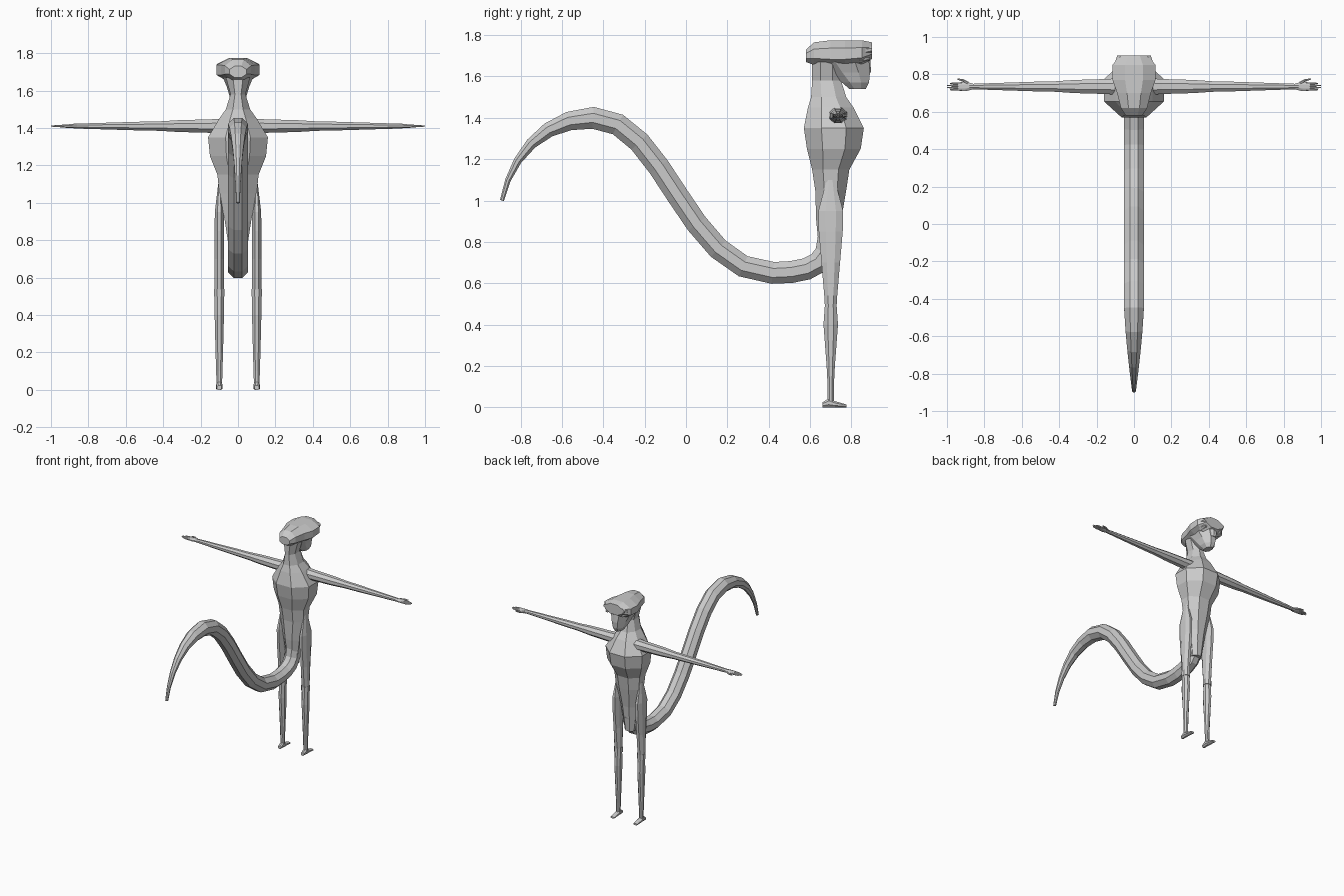
import bpy, bmesh, math
from mathutils import Vector
from mathutils.geometry import interpolate_bezier

cube = bpy.data.objects.get("Cube")
if cube:
    bpy.data.objects.remove(cube, do_unlink=True)

# One plain colour for the whole body
grey = bpy.data.materials.new("plain_grey")
grey.use_nodes = True
shade = (.6, .6, .6, 1)
grey.diffuse_color = shade
grey.node_tree.nodes["Principled BSDF"].inputs["Base Color"].default_value = shade

SIDES = 8
RIGHT = Vector((1, 0, 0))


def outline(centre, across, upward):
    """Regular polygon whose flat sides touch the given half sizes."""
    reach = 1 / math.cos(math.pi / SIDES)
    points = []
    for i in range(SIDES):
        turn = math.tau * (i + .5) / SIDES
        points.append(centre + reach * (across * math.cos(turn) + upward * math.sin(turn)))
    return points


def ring(x=0, y=0, z=0, wide=0, deep=0, tall=0):
    """Cross-section with two half sizes; the size left out is its direction."""
    sizes = [Vector((wide, 0, 0)), Vector((0, deep, 0)), Vector((0, 0, tall))]
    across, upward = [size for size in sizes if size.length > 0]
    return outline(Vector((x, y, z)), across, upward)


def skin(name, rings, mirror=False):
    """Join the rings into one closed, flat-shaded part."""
    bm = bmesh.new()
    loops = [[bm.verts.new(point) for point in points] for points in rings]
    for lower, upper in zip(loops, loops[1:]):
        for i in range(SIDES):
            bm.faces.new((lower[i - 1], lower[i], upper[i], upper[i - 1]))
    bm.faces.new(loops[0])
    bm.faces.new(loops[-1])
    bmesh.ops.recalc_face_normals(bm, faces=bm.faces)
    mesh = bpy.data.meshes.new(name)
    bm.to_mesh(mesh)
    bm.free()
    mesh.materials.append(grey)
    part = bpy.data.objects.new(name, mesh)
    bpy.context.collection.objects.link(part)
    if mirror:
        part.modifiers.new("mirror", "MIRROR").use_mirror_merge = False


# Torso, from between the legs up through the neck
skin("torso", [
    ring(y=.69, z=.7, wide=.04, deep=.04),
    ring(y=.69, z=.9, wide=.07, deep=.06),
    ring(y=.7, z=1.05, wide=.1, deep=.075),
    ring(y=.7, z=1.15, wide=.11, deep=.09),
    ring(y=.715, z=1.25, wide=.15, deep=.13),
    ring(y=.715, z=1.35, wide=.16, deep=.145),
    ring(y=.7, z=1.45, wide=.1, deep=.11),
    ring(y=.69, z=1.5, wide=.065, deep=.085),
    ring(y=.68, z=1.58, wide=.04, deep=.07),
    ring(y=.68, z=1.67, wide=.065, deep=.07),
])

# Head: broad at the face, narrow at the back
skin("skull", [
    ring(y=.58, z=1.7, wide=.045, tall=.03),
    ring(y=.62, z=1.71, wide=.07, tall=.055),
    ring(y=.7, z=1.71, wide=.09, tall=.065),
    ring(y=.77, z=1.71, wide=.115, tall=.065),
    ring(y=.85, z=1.715, wide=.115, tall=.06),
    ring(y=.9, z=1.725, wide=.075, tall=.04),
])
skin("muzzle", [
    ring(y=.83, z=1.54, wide=.025, deep=.04),
    ring(y=.82, z=1.57, wide=.045, deep=.065),
    ring(y=.795, z=1.62, wide=.06, deep=.095),
    ring(y=.765, z=1.68, wide=.085, deep=.12),
])
skin("nose", [
    ring(y=.88, z=1.62, wide=.025, deep=.015),
    ring(y=.88, z=1.7, wide=.015, deep=.01),
])
skin("brow", [
    ring(x=.075, y=.84, z=1.72, wide=.035, tall=.02),
    ring(x=.065, y=.9, z=1.73, wide=.025, tall=.015),
], mirror=True)
skin("eye", [
    ring(x=.07, y=.84, z=1.685, wide=.025, tall=.02),
    ring(x=.07, y=.89, z=1.685, wide=.01, tall=.005),
], mirror=True)

# Tail: down from the hips, up over a tall arch and out to a thin tip
hip, hip_pull = Vector((0, .69, .82)), Vector((0, .69, .68))
dip_pull, dip = Vector((0, .58, .65)), Vector((0, .42, .65))
rise_pull, crest_pull = Vector((0, 0, .65)), Vector((0, -.1, 1.4))
crest, drop_pull = Vector((0, -.45, 1.4)), Vector((0, -.7, 1.4))
tip_pull, tip = Vector((0, -.85, 1.2)), Vector((0, -.89, 1))
path = (interpolate_bezier(hip, hip_pull, dip_pull, dip, 6)[:-1]
        + interpolate_bezier(dip, rise_pull, crest_pull, crest, 9)[:-1]
        + interpolate_bezier(crest, drop_pull, tip_pull, tip, 7))
tail_rings = []
for i, point in enumerate(path):
    before, after = path[max(i - 1, 0)], path[min(i + 1, len(path) - 1)]
    upward = (after - before).normalized().cross(RIGHT)
    past_crest = max(0, (crest.y - point.y) / (crest.y - tip.y))
    girth = .053 - .043 * past_crest ** 1.3
    tail_rings.append(outline(point, RIGHT * girth, upward * girth))
skin("tail", tail_rings)

# Legs: slim from behind, with full thighs and calves from the side
leg_rings = []
for height, depth in ((.02, .015), (.1, .015), (.2, .02), (.4, .035), (.5, .028),
                      (.7, .045), (.85, .058), (.95, .06), (1.1, .02)):
    width = min(.025, .014 + .03 * height, .12 * (1.15 - height))
    leg_rings.append(ring(x=.1, y=.7, z=height, wide=width, deep=depth))
skin("leg", leg_rings, mirror=True)
skin("knee", [ring(x=.1, y=.7, z=height, wide=.029, deep=.031)
              for height in (.5, .54)], mirror=True)
skin("foot", [
    ring(x=.1, y=.66, z=.012, wide=.013, tall=.012),
    ring(x=.1, y=.69, z=.022, wide=.016, tall=.022),
    ring(x=.1, y=.72, z=.015, wide=.018, tall=.015),
    ring(x=.1, y=.775, z=.007, wide=.016, tall=.007),
], mirror=True)

# Arms, straight out to the sides
arm_y, arm_z = .735, 1.41
skin("arm", [ring(x=reach, y=arm_y, z=arm_z, deep=girth, tall=girth * .9)
             for reach, girth in ((.05, .046), (.15, .04), (.32, .035), (.42, .028),
                                  (.52, .026), (.7, .02), (.88, .014))], mirror=True)
skin("palm", [
    ring(x=.86, y=arm_y, z=arm_z, deep=.015, tall=.012),
    ring(x=.9, y=arm_y, z=arm_z, deep=.025, tall=.01),
    ring(x=.94, y=arm_y, z=arm_z, deep=.022, tall=.008),
], mirror=True)

# Four fingers side by side, the middle pair longest, and a splayed thumb
for number in range(4):
    offset = number - 1.5
    finger_y = arm_y + offset * .011
    finger_tip = 1 if abs(offset) < 1 else .985
    skin(f"finger_{number + 1}", [
        ring(x=.92, y=finger_y, z=arm_z, deep=.006, tall=.007),
        ring(x=.96, y=finger_y, z=arm_z, deep=.005, tall=.006),
        ring(x=finger_tip, y=finger_y, z=arm_z, deep=.003, tall=.003),
    ], mirror=True)
skin("thumb", [
    ring(x=.885, y=arm_y + .015, z=arm_z, deep=.01, tall=.009),
    ring(x=.915, y=arm_y + .033, z=arm_z, deep=.007, tall=.007),
    ring(x=.945, y=arm_y + .04, z=arm_z, deep=.003, tall=.003),
], mirror=True)
